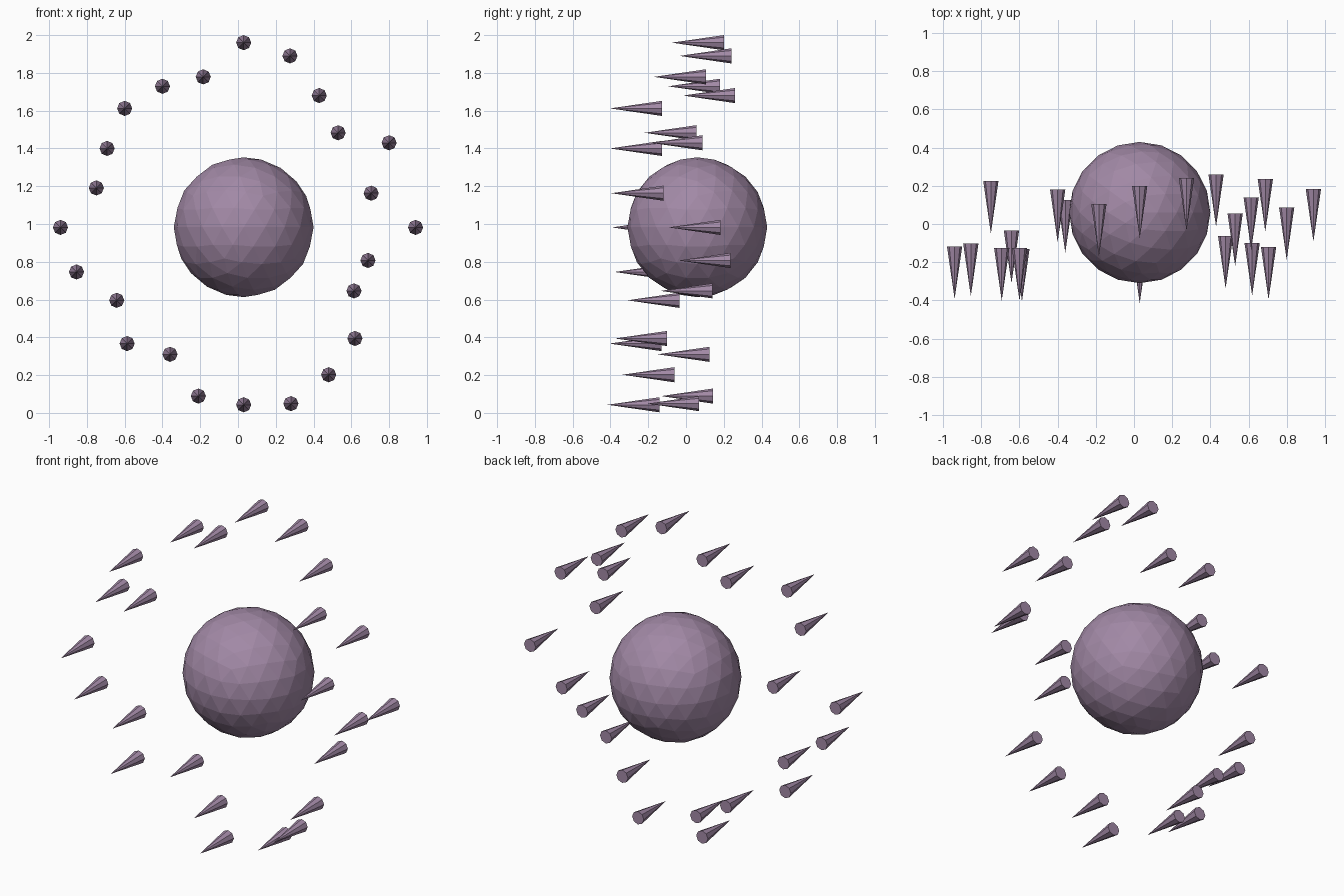
import bpy
from math import pi

mat = bpy.data.materials.new("mauve")
mat.diffuse_color = (0.36, 0.25, 0.38, 1)

# Central faceted ball
bpy.ops.mesh.primitive_ico_sphere_add(subdivisions=3, radius=0.37, location=(0.03, 0.06, 0.983))
ball = bpy.context.object
ball.name = "core_ball"
ball.data.materials.append(mat)

# Ring of forward-pointing spikes: x, z, y of the flat base
SPIKES = [
    (0.03, 1.96, 0.20), (0.275, 1.89, 0.24), (0.43, 1.68, 0.26),
    (0.53, 1.483, 0.055), (0.80, 1.43, 0.087), (0.705, 1.163, -0.12),
    (0.94, 0.982, 0.183), (0.688, 0.807, 0.235), (0.614, 0.646, 0.14),
    (0.619, 0.394, -0.10), (0.48, 0.202, -0.062), (0.28, 0.049, 0.07),
    (0.03, 0.043, -0.14), (-0.21, 0.089, 0.143), (-0.36, 0.31, 0.125),
    (-0.587, 0.367, -0.13), (-0.642, 0.596, -0.035), (-0.855, 0.746, -0.103),
    (-0.94, 0.982, -0.117), (-0.75, 1.191, 0.225), (-0.693, 1.40, -0.127),
    (-0.60, 1.612, -0.127), (-0.40, 1.729, 0.18), (-0.184, 1.779, 0.105),
]
LENGTH = 0.275
for i, (x, z, base_y) in enumerate(SPIKES):
    bpy.ops.mesh.primitive_cone_add(vertices=8, radius1=0.04, radius2=0, depth=LENGTH,
                                    location=(x, base_y - LENGTH / 2, z), rotation=(pi / 2, 0, 0))
    spike = bpy.context.object
    spike.name = f"spike_{i + 1}"
    spike.data.materials.append(mat)
